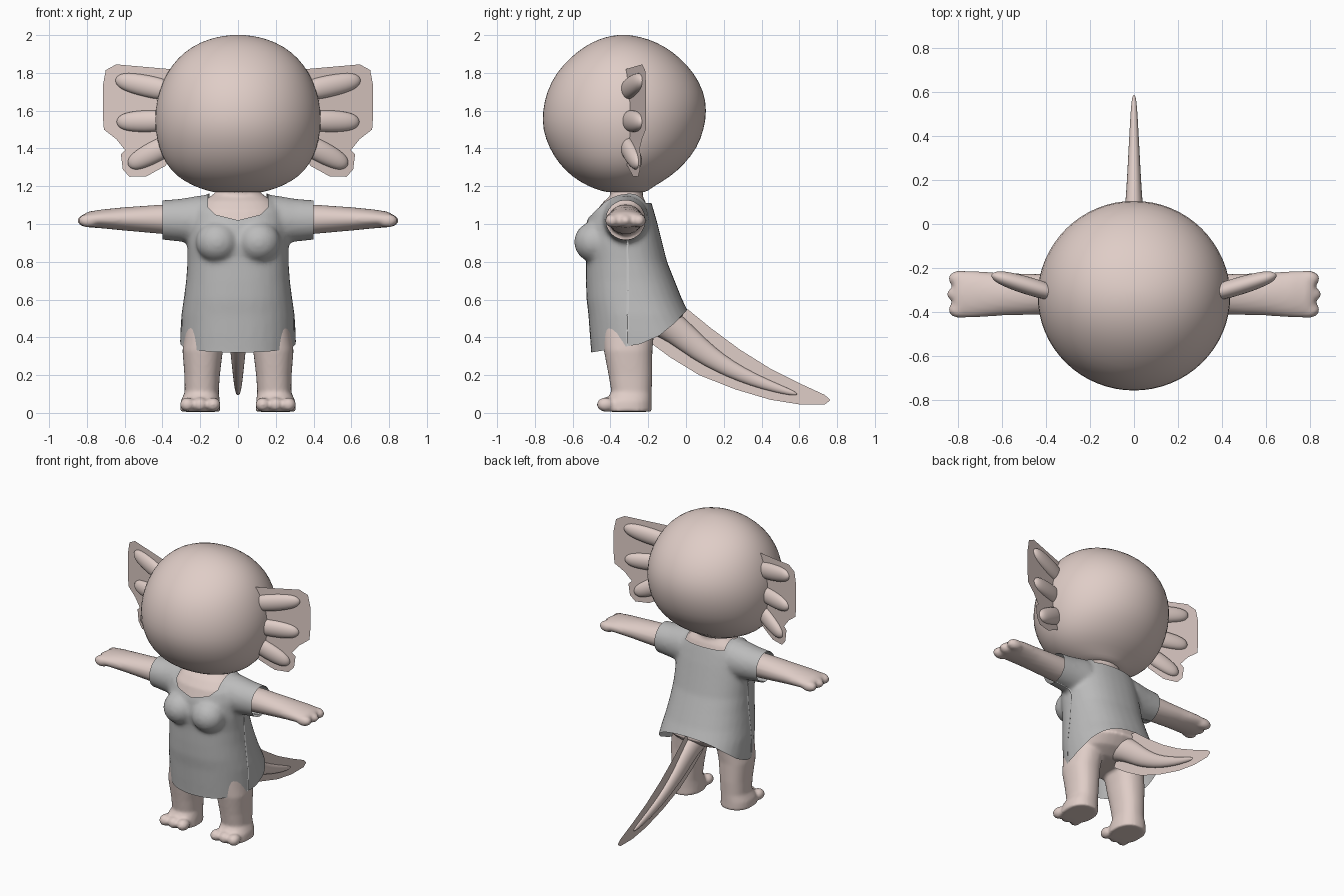
import bpy, bmesh, math
from mathutils import Vector as V

if "Cube" in bpy.data.objects:
    bpy.data.objects.remove(bpy.data.objects["Cube"])


def material(name, rgb):
    m = bpy.data.materials.new(name)
    m.diffuse_color = (*rgb, 1)
    m.use_nodes = True
    m.node_tree.nodes["Principled BSDF"].inputs["Base Color"].default_value = m.diffuse_color
    return m


SKIN = material("pale_pink_skin", (0.74, 0.61, 0.57))
GREY = material("grey_cloth", (0.50, 0.50, 0.50))


def loft(bm, rings, n=32, e=2.0):
    """Skin superellipse rings given as (centre, u half-axis, v half-axis)."""
    def p(t):
        return math.copysign(abs(t) ** (2 / e), t)
    loops = []
    for c, u, v in rings:
        angles = [2 * math.pi * i / n for i in range(n)]
        loops.append([bm.verts.new(V(c) + V(u) * p(math.cos(a)) + V(v) * p(math.sin(a))) for a in angles])
    for a, b in zip(loops, loops[1:]):
        for i in range(n):
            j = (i + 1) % n
            bm.faces.new((a[i], a[j], b[j], b[i]))
    bm.faces.new(loops[0])
    bm.faces.new(loops[-1])


def column(bm, rows, cx=0, n=32, e=2.0, inset=0):
    """Upright loft from rows of (z, half width, front y, back y)."""
    loft(bm, [((cx if len(r) < 5 else r[4] * cx, (r[2] + r[3]) / 2, r[0]), (r[1] - inset, 0, 0),
               (0, (r[3] - r[2]) / 2 - inset, 0)) for r in rows], n, e)


def limb(bm, s, rows, n=24):
    """Sideways loft from rows of (x, centre z, half height, half depth)."""
    loft(bm, [((s * x, -0.32, z), (0, ry, 0), (0, 0, rz)) for x, z, rz, ry in rows], n)


def ball(bm, c, r):
    vs = bmesh.ops.create_uvsphere(bm, u_segments=20, v_segments=12, radius=1)["verts"]
    for v in vs:
        v.co = V((c[i] + v.co[i] * r[i] for i in range(3)))


def finish(name, bm, mat, mods=()):
    bmesh.ops.recalc_face_normals(bm, faces=bm.faces)
    me = bpy.data.meshes.new(name)
    bm.to_mesh(me)
    bm.free()
    ob = bpy.data.objects.new(name, me)
    bpy.context.collection.objects.link(ob)
    for kind, props in mods:
        m = ob.modifiers.new(kind.lower(), kind)
        for k, val in props.items():
            setattr(m, k, val)
    if mods:  # bake the modifiers
        dg = bpy.context.evaluated_depsgraph_get()
        baked = bpy.data.meshes.new_from_object(ob.evaluated_get(dg))
        ob.modifiers.clear()
        ob.data = baked
    ob.data.materials.clear()
    ob.data.materials.append(mat)
    ob.data.polygons.foreach_set("use_smooth", [True] * len(ob.data.polygons))
    return ob


def fuse(voxel, smooth):
    return [("REMESH", {"mode": "VOXEL", "voxel_size": voxel}),
            ("SMOOTH", {"factor": 0.5, "iterations": smooth})]


SUBSURF = [("SUBSURF", {"levels": 1})]
MIRROR = [("MIRROR", {"use_axis": (True, False, False)})]

# head
bm = bmesh.new()
column(bm, [(1.165, .11, -.40, -.23), (1.175, .16, -.45, -.20), (1.20, .235, -.52, -.17), (1.25, .325, -.605, -.08),
            (1.32, .385, -.675, -.005), (1.40, .42, -.725, .06), (1.50, .442, -.762, .098), (1.60, .442, -.762, .113),
            (1.70, .422, -.74, .098), (1.80, .38, -.69, .045), (1.88, .32, -.615, -.03), (1.94, .245, -.54, -.11),
            (1.98, .155, -.46, -.20), (1.998, .07, -.39, -.28), (2.001, .01, -.34, -.32)], n=32)
finish("head", bm, SKIN, SUBSURF)

# torso profile shared by the body and the dress
TORSO = [(.52, .30, -.517, .02), (.60, .288, -.527, -.02), (.70, .275, -.53, -.06), (.80, .268, -.53, -.10),
         (.90, .268, -.54, -.125), (1.0, .262, -.53, -.15), (1.07, .25, -.505, -.17), (1.12, .215, -.465, -.185),
         (1.165, .15, -.41, -.21)]

# body: torso, neck, arms, hands, legs and feet
bm = bmesh.new()
column(bm, [(.42, .25, -.46, -.14), (.46, .28, -.49, -.05)] + TORSO, e=2.3, inset=.03)
column(bm, [(.95, .13, -.42, -.22), (1.10, .12, -.41, -.225), (1.15, .115, -.40, -.23), (1.22, .12, -.41, -.22)])
for s in (1, -1):
    limb(bm, s, [(.1, 1.02, .085, .09), (.4, 1.025, .078, .092), (.6, 1.027, .062, .097), (.72, 1.027, .05, .106),
                 (.79, 1.024, .042, .108), (.82, 1.02, .03, .098)])
    for y in (-.39, -.32, -.25):
        ball(bm, (s * .79, y, 1.018), (.062 if y == -.32 else .056, .039, .036))
    column(bm, [(.52, .11, -.45, -.16, .16), (.33, .107, -.435, -.178, .187), (.20, .094, -.41, -.178, .19),
                (.11, .09, -.395, -.182, .192), (.06, .104, -.43, -.182, .20), (.006, .107, -.435, -.182, .20)],
           cx=s, e=2.3)
    for dx in (-.068, 0, .068):
        ball(bm, (s * (.2 + dx), -.425, .044), (.04, .048, .038))
finish("body", bm, SKIN, fuse(.011, 4))

# dress: torso, bust and sleeves fused, then trimmed open
bm = bmesh.new()
column(bm, [(.24, .308, -.50, .12), (.32, .308, -.502, .11), (.42, .306, -.51, .075)] + TORSO, e=2.3)
for s in (1, -1):
    ball(bm, (s * .11, -.485, .905), (.115, .108, .108))
    limb(bm, s, [(.02, 1.02, .12, .11), (.2, 1.022, .13, .125), (.3, 1.02, .114, .112), (.46, 1.022, .1, .1)])
dress = finish("dress", bm, GREY, fuse(.014, 8))

bm = bmesh.new()
bm.from_mesh(dress.data)


def cut(co, no, clear=False):
    bmesh.ops.bisect_plane(bm, geom=bm.verts[:] + bm.edges[:] + bm.faces[:], plane_co=co, plane_no=no,
                           clear_inner=clear)


def cut_out(planes):
    """Open a convex region bounded by (point, inward normal) planes."""
    for co, no in planes:
        cut(co, no)
    gone = [f for f in bm.faces if all((f.calc_center_median() - V(co)).dot(V(no)) > 0 for co, no in planes)]
    bmesh.ops.delete(bm, geom=gone, context="FACES")


# sleeve ends and curved hem
for s in (1, -1):
    cut((s * .4, 0, 0), (-s, 0, 0), True)
hem = [(-.50, .32), (-.24, .365), (-.14, .41), (-.06, .475), (.01, .55)]
for (y0, z0), (y1, z1) in zip(hem, hem[1:]):
    cut((0, y0, z0), (0, z0 - z1, y1 - y0), True)
# front scoop and shallow back scoop of the neckline
front = [((0, -.31, 0), (0, -1, 0))]
back = [((0, -.31, 0), (0, 1, 0)), ((0, 0, 1.11), (0, 0, 1))]
for s in (1, -1):
    front += [((s * .16, 0, 0), (-s, 0, 0)), ((s * .12, 0, 1.05), (-s, 0, 1)), ((0, 0, 1.02), (-s, 0, 4))]
    back += [((s * .15, 0, 0), (-s, 0, 0))]
cut_out(front)
cut_out(back)
bm.to_mesh(dress.data)
bm.free()
dress.data.polygons.foreach_set("use_smooth", [True] * len(dress.data.polygons))

# tail core: (y, z, half height, half width)
bm = bmesh.new()
path = [(-.24, .53, .09, .10), (-.15, .50, .09, .08), (-.06, .45, .08, .055), (.07, .335, .064, .042),
        (.18, .262, .05, .034), (.29, .203, .04, .028), (.42, .15, .03, .021), (.54, .112, .018, .014),
        (.58, .101, .009, .008), (.587, .099, .002, .002)]
rings = []
for i, (y, z, h, w) in enumerate(path):
    a, b = path[max(i - 1, 0)], path[min(i + 1, len(path) - 1)]
    d = V((0, b[0] - a[0], b[1] - a[1])).normalized()
    rings.append(((0, y, z), (w, 0, 0), V((0, -d.z, d.y)) * h))
loft(bm, rings, 16)
finish("tail", bm, SKIN, SUBSURF)

# tail fin: thin sheet between an upper and a lower edge
upper = [(-.12, .56), (.01, .548), (.13, .45), (.285, .335), (.445, .235), (.60, .157), (.735, .095), (.762, .07)]
lower = [(-.20, .38), (-.085, .295), (.07, .20), (.26, .125), (.445, .07), (.60, .045), (.735, .045), (.762, .065)]
bm = bmesh.new()
pairs = [[bm.verts.new((0, *p)) for p in pq] for pq in zip(upper, lower)]
for (a, b), (c, d) in zip(pairs, pairs[1:]):
    bm.faces.new((a, b, d, c))
finish("tail_fin", bm, SKIN)


def gill_y(x):
    return -.30 + (x - .42) * .3


# gill fins: scalloped thin sheets sweeping slightly backwards
edge = [(.36, 1.82), (.645, 1.845), (.70, 1.815), (.715, 1.735), (.68, 1.685), (.60, 1.645), (.68, 1.61),
        (.715, 1.565), (.71, 1.50), (.645, 1.45), (.56, 1.425), (.62, 1.37), (.61, 1.29), (.575, 1.25),
        (.485, 1.252), (.38, 1.31)]
bm = bmesh.new()
face = bm.faces.new([bm.verts.new((x, gill_y(x), z)) for x, z in edge])
bmesh.ops.triangulate(bm, faces=[face])
finish("gill_fins", bm, SKIN, MIRROR)

# gill stalks: three tapered fingers on each side
bm = bmesh.new()
for (x0, z0), (x1, z1) in [((.34, 1.70), (.648, 1.765)), ((.36, 1.548), (.642, 1.54)), ((.34, 1.435), (.58, 1.31))]:
    a, b = V((x0, gill_y(x0), z0)), V((x1, gill_y(x1), z1))
    d = (b - a).normalized()
    flat = V((.3, -1, 0)).normalized()
    tall = d.cross(flat).normalized()
    loft(bm, [(a.lerp(b, t), flat * r * .7, tall * r) for t, r in
              [(0, .05), (.3, .06), (.6, .058), (.82, .049), (.93, .036), (.985, .018), (1, .004)]], 16)
finish("gill_stalks", bm, SKIN, MIRROR + SUBSURF)
